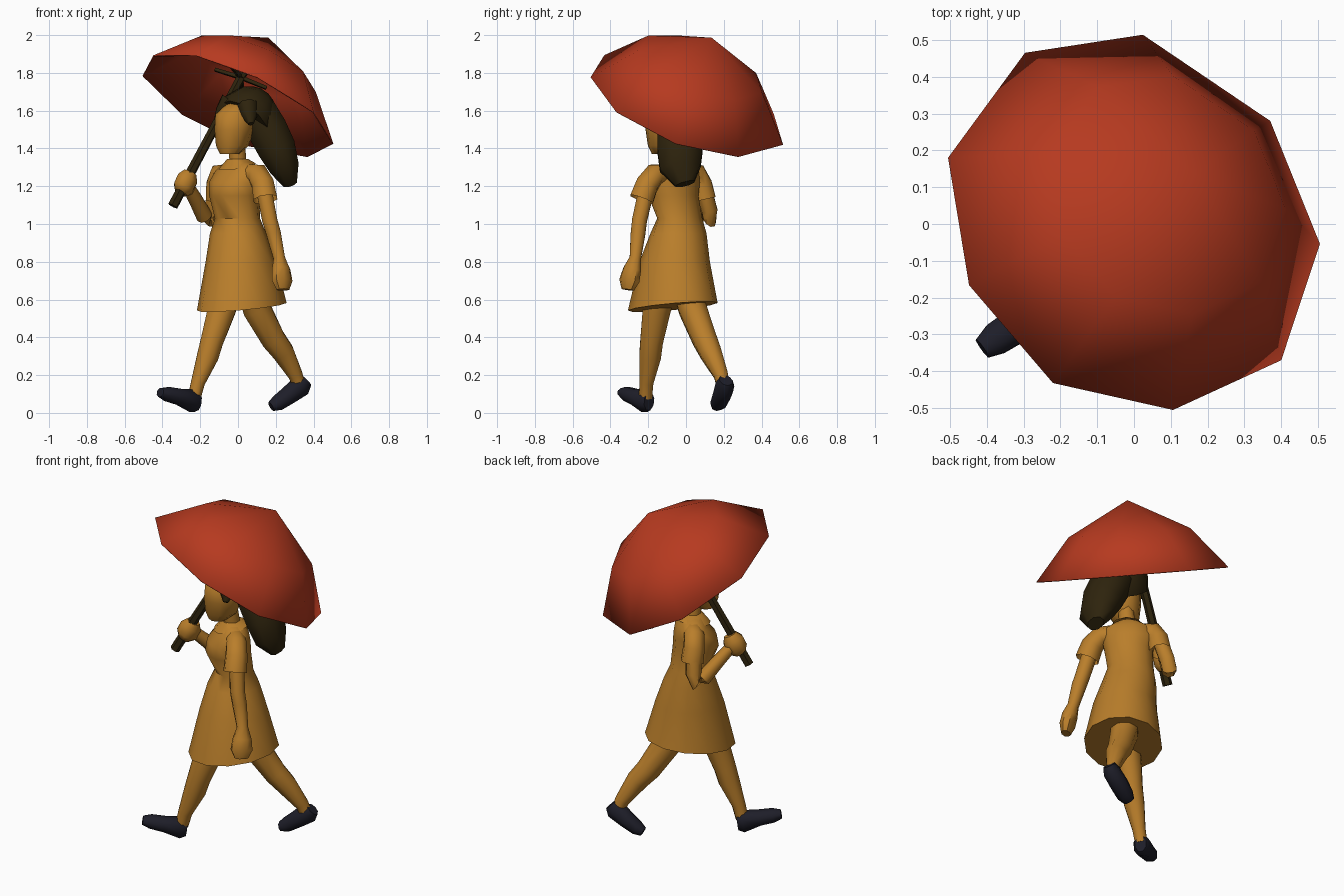
import bpy, bmesh, math
from mathutils import Vector

cube = bpy.data.objects.get("Cube")
if cube:
    bpy.data.objects.remove(cube, do_unlink=True)

# Walking direction and the figure's left
FWD = Vector((-1, -1, 0)).normalized()
LEFT = Vector((1, -1, 0)).normalized()
parts = []


def material(name, rgb):
    m = bpy.data.materials.new(name)
    m.use_nodes = True
    m.diffuse_color = (*rgb, 1)
    m.node_tree.nodes["Principled BSDF"].inputs["Base Color"].default_value = (*rgb, 1)
    return m


RED = material("umbrella red", (0.47, 0.042, 0.014))
MUSTARD = material("mustard", (0.49, 0.21, 0.024))
BROWN = material("dark brown", (0.027, 0.017, 0.004))
NAVY = material("navy leather", (0.013, 0.013, 0.022))


def finish(name, bm, mat):
    bmesh.ops.recalc_face_normals(bm, faces=bm.faces)
    mesh = bpy.data.meshes.new(name)
    bm.to_mesh(mesh)
    bm.free()
    mesh.materials.append(mat)
    obj = bpy.data.objects.new(name, mesh)
    bpy.context.collection.objects.link(obj)
    parts.append(obj)
    return obj


def loft(name, rings, mat, sides=8, ref=FWD, level=False, start=True, end=True):
    """Skin oval rings (x, y, z, radius, radius2, lift); level rings stay flat."""
    bm = bmesh.new()
    pts = [Vector(r[:3]) for r in rings]
    loops = []
    for i, r in enumerate(rings):
        if level:
            u, v = LEFT, FWD
        else:
            t = (pts[min(i + 1, len(pts) - 1)] - pts[max(i - 1, 0)]).normalized()
            u = (ref - t * ref.dot(t)).normalized()
            v = t.cross(u)
        r1 = r[3]
        r2 = r[4] if len(r) > 4 else r1
        lift = r[5] if len(r) > 5 else 0
        loop = []
        for k in range(sides):
            a = math.tau * (k + 0.5) / sides
            p = pts[i] + u * r1 * math.cos(a) + v * r2 * math.sin(a)
            p.z -= lift * math.sin(a)
            loop.append(bm.verts.new(p))
        loops.append(loop)
    for a, b in zip(loops, loops[1:]):
        for k in range(sides):
            n = (k + 1) % sides
            bm.faces.new((a[k], a[n], b[n], b[k]))
    if start:
        bm.faces.new(loops[0][::-1])
    if end:
        bm.faces.new(loops[-1])
    return finish(name, bm, mat)


# Dress with a closed underside
loft("dress", [
    (.02, -.07, .562, .22, .255, .028), (.015, -.06, .8, .18, .193),
    (0, -.04, .95, .152, .145), (-.003, -.033, 1.03, .132, .107),
    (-.02, -.067, 1.15, .138, .128), (-.018, -.063, 1.22, .152, .12),
    (0, -.05, 1.285, .15, .085), (0, -.055, 1.33, .075, .06),
], MUSTARD, sides=12, level=True)
loft("collar", [(-.005, -.06, 1.305, .1, .1, .02), (-.003, -.06, 1.345, .055, .055)],
     MUSTARD, sides=10, level=True, start=False)

# Head and neck
loft("neck", [(0, -.055, 1.3, .05), (-.005, -.075, 1.44, .045)], MUSTARD, level=True)
loft("head", [
    (-.045, -.13, 1.37, .05, .052), (-.03, -.115, 1.415, .082, .092),
    (-.02, -.11, 1.5, .097, .112), (-.012, -.105, 1.58, .1, .115),
    (.01, -.08, 1.645, .06, .06),
], MUSTARD, sides=10, level=True)

# Hair: cap tilted back, wide swept tail and locks framing the forehead
axis = Vector((.5, .5, .707)).normalized()
cap = [(*(Vector((.03, -.07, 1.545)) + axis * d), r)
       for d, r in ((0, .152), (.06, .155), (.13, .128), (.18, .08), (.2, .02))]
loft("hair_cap", cap, BROWN, sides=10, ref=LEFT)
loft("hair_tail", [
    (.1, -.03, 1.6, .12, .11), (.155, -.03, 1.5, .13, .115),
    (.205, -.032, 1.4, .13, .11), (.245, -.03, 1.3, .118, .085),
    (.275, -.005, 1.212, .055, .04),
], BROWN, ref=Vector((0, 1, 0)))
for side, top, tip in (("right", (-.04, -.06, 1.655), (-.115, -.06, 1.545)),
                       ("left", (.05, -.15, 1.63), (.068, -.218, 1.53))):
    mid = Vector(top).lerp(Vector(tip), .55)
    loft(side + "_hair_lock", [(*top, .055), (*mid, .045, .04), (*tip, .015)], BROWN)

# Left arm hanging, hand included
loft("left_sleeve", [(.06, -.11, 1.265, .055), (.105, -.165, 1.262, .06),
                     (.132, -.205, 1.21, .064), (.145, -.235, 1.13, .068)],
     MUSTARD, end=False)
loft("left_arm", [
    (.13, -.2, 1.22, .045), (.168, -.246, 1.02, .043), (.188, -.254, .95, .042),
    (.218, -.268, .82, .033), (.228, -.285, .76, .055, .045),
    (.234, -.3, .7, .064, .045), (.238, -.308, .652, .04, .028),
], MUSTARD)

# Right arm bent up to the fist around the handle
loft("right_sleeve", [(-.055, .01, 1.265, .055), (-.095, .055, 1.262, .06),
                      (-.11, .08, 1.21, .062), (-.11, .098, 1.13, .065)],
     MUSTARD, end=False)
loft("right_arm", [
    (-.112, .085, 1.22, .045), (-.138, .125, 1.07, .045), (-.155, .125, 1.02, .042),
    (-.178, .09, 1.04, .044), (-.225, .01, 1.13, .038), (-.265, -.055, 1.2, .033),
], MUSTARD)
loft("right_hand", [
    (-.303, -.1, 1.165, .035), (-.289, -.088, 1.19, .062, .055),
    (-.267, -.075, 1.24, .062, .055), (-.252, -.07, 1.272, .038),
], MUSTARD)

# Striding legs
loft("right_leg", [
    (-.03, -.1, .78, .085), (-.085, -.155, .55, .08), (-.138, -.182, .38, .065),
    (-.16, -.19, .3, .062), (-.212, -.21, .16, .04), (-.232, -.214, .08, .037),
], MUSTARD)
loft("left_leg", [
    (.04, -.03, .78, .085), (.1, .035, .55, .08), (.187, .098, .39, .069),
    (.24, .13, .32, .062), (.305, .185, .2, .041), (.325, .198, .14, .037),
], MUSTARD)

# Shoes, heel to toe
loft("right_shoe", [
    (-.212, -.195, .06, .034, .05), (-.235, -.212, .064, .05, .066),
    (-.31, -.27, .085, .052, .045), (-.375, -.312, .1, .048, .04),
    (-.412, -.338, .108, .032, .025),
], NAVY, ref=LEFT)
loft("left_shoe", [
    (.36, .212, .172, .036, .04), (.335, .205, .145, .05, .06),
    (.27, .192, .095, .053, .049), (.21, .175, .052, .049, .041),
    (.175, .165, .034, .034, .026),
], NAVY, ref=LEFT)

# Umbrella canopy: nine thin panels on a tilted rim plane
rim_xy = [(-.296, .465), (.024, .514), (.37, .28), (.505, -.054), (.4, -.37),
          (.106, -.505), (-.22, -.432), (-.448, -.166), (-.505, .18)]
rim = [Vector((x, y, -.446 * x - .387 * y)) for x, y in rim_xy]
centre = Vector((0, 0, 1.629))
normal = Vector((.454, .38, 1)).normalized()
apex_point = centre + normal * .415

bm = bmesh.new()
outer = [bm.verts.new(centre + p) for p in rim]
middle = [bm.verts.new(centre + p * .635 + normal * .233) for p in rim]
apex = bm.verts.new(apex_point)
for k in range(len(rim)):
    n = (k + 1) % len(rim)
    bm.faces.new((outer[k], outer[n], middle[n], middle[k])[::-1])
    bm.faces.new((middle[n], middle[k], apex))
canopy = finish("umbrella_canopy", bm, RED)
shell = canopy.modifiers.new("Thickness", 'SOLIDIFY')
shell.thickness = 0.006
# Keep the outside of the cloth in place whichever way the faces wind
outward = canopy.data.polygons[0].normal.dot(normal) > 0
shell.offset = -1 if outward else 1

# Umbrella handle, thin upper pole and short ribs
hub = Vector((.015, .02, 1.775))
loft("umbrella_handle", [(-.345, -.12, 1.095, .028), (-.13, -.035, 1.5, .025),
                         (*hub, .024)], BROWN, sides=6)
loft("umbrella_pole", [(*hub, .022), (*(apex_point - normal * .02), .01)],
     BROWN, sides=6)
for k in (1, 3, 6, 8):
    tip = hub + rim[k] * .27
    loft("umbrella_rib_%d" % k, [(*hub, .014), (*tip, .012)],
         BROWN, sides=4, ref=normal)

# Smooth shading that keeps firm edges
bpy.ops.object.select_all(action='DESELECT')
for obj in parts:
    obj.select_set(True)
bpy.context.view_layer.objects.active = parts[0]
bpy.ops.object.shade_smooth_by_angle(angle=math.radians(50))
